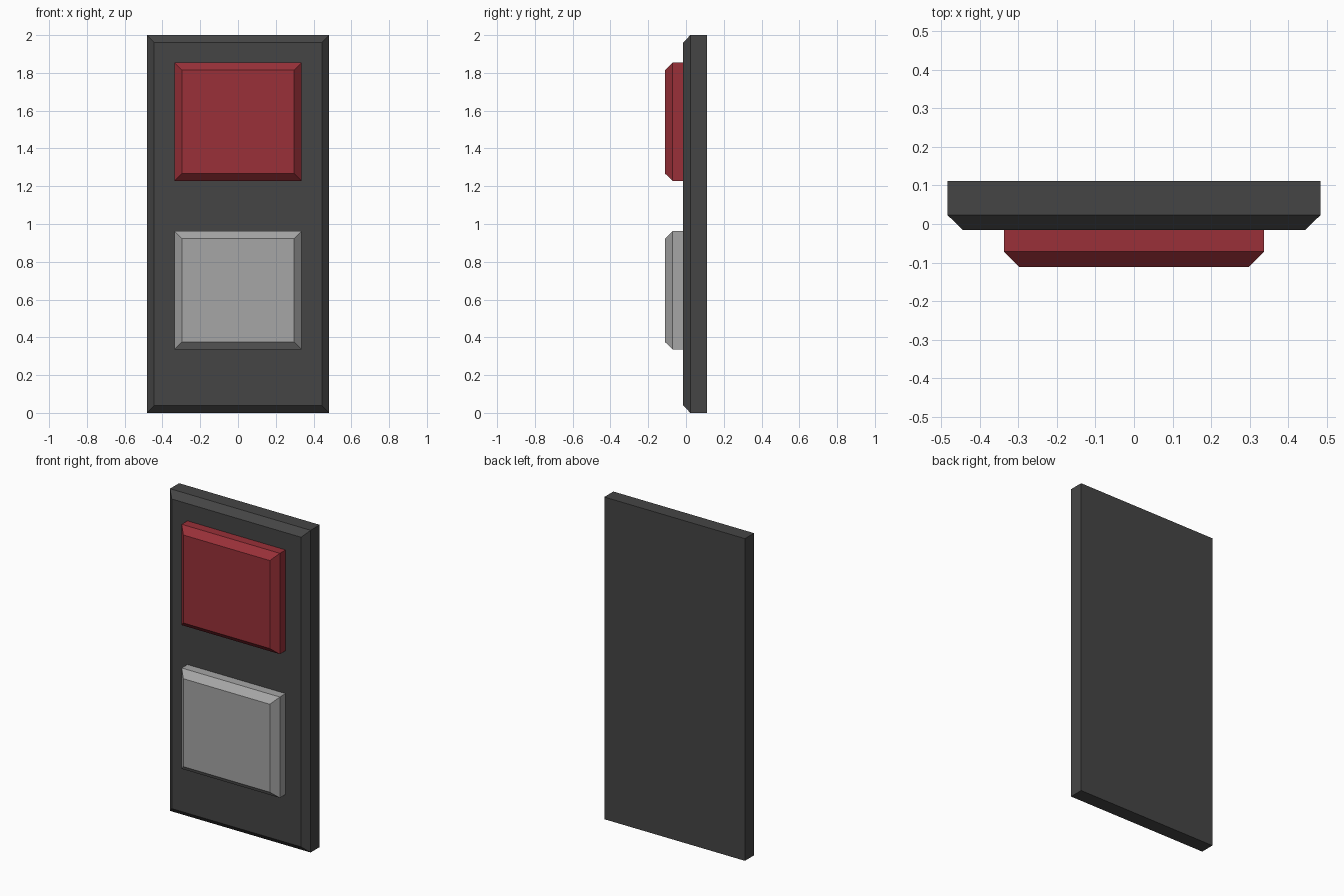
import bpy
import bmesh

cube = bpy.data.objects.get("Cube")
if cube:
    bpy.data.objects.remove(cube, do_unlink=True)


def make_material(name, color):
    mat = bpy.data.materials.new(name)
    mat.use_nodes = True
    mat.diffuse_color = (*color, 1)
    mat.node_tree.nodes["Principled BSDF"].inputs["Base Color"].default_value = (*color, 1)
    return mat


def chamfered_slab(name, width, z_low, z_high, y_back, y_edge, y_front, inset, mat):
    """Upright slab whose front rim is chamfered."""
    bm = bmesh.new()
    rings = []
    for y, trim in ((y_back, 0), (y_edge, 0), (y_front, inset)):
        x, low, high = width / 2 - trim, z_low + trim, z_high - trim
        corners = ((-x, low), (x, low), (x, high), (-x, high))
        rings.append([bm.verts.new((cx, y, cz)) for cx, cz in corners])
    for back, front in zip(rings, rings[1:]):
        for i in range(4):
            j = (i + 1) % 4
            bm.faces.new((back[i], back[j], front[j], front[i]))
    bm.faces.new(rings[0])
    bm.faces.new(rings[-1])
    bmesh.ops.recalc_face_normals(bm, faces=bm.faces)
    mesh = bpy.data.meshes.new(name)
    bm.to_mesh(mesh)
    bm.free()
    mesh.materials.append(mat)
    obj = bpy.data.objects.new(name, mesh)
    bpy.context.collection.objects.link(obj)
    return obj


charcoal = make_material("charcoal", (0.06, 0.06, 0.06))
red = make_material("red", (0.32, 0.03, 0.04))
grey = make_material("light grey", (0.38, 0.38, 0.38))

# Backing plate
chamfered_slab("back_plate", 0.966, 0, 2, 0.112, 0.023, -0.015, 0.039, charcoal)

# Two raised buttons, seated on the plate
for name, z_low, mat in (("upper_button", 1.228, red), ("lower_button", 0.336, grey)):
    chamfered_slab(name, 0.674, z_low, z_low + 0.626, -0.014, -0.071, -0.112, 0.04, mat)
